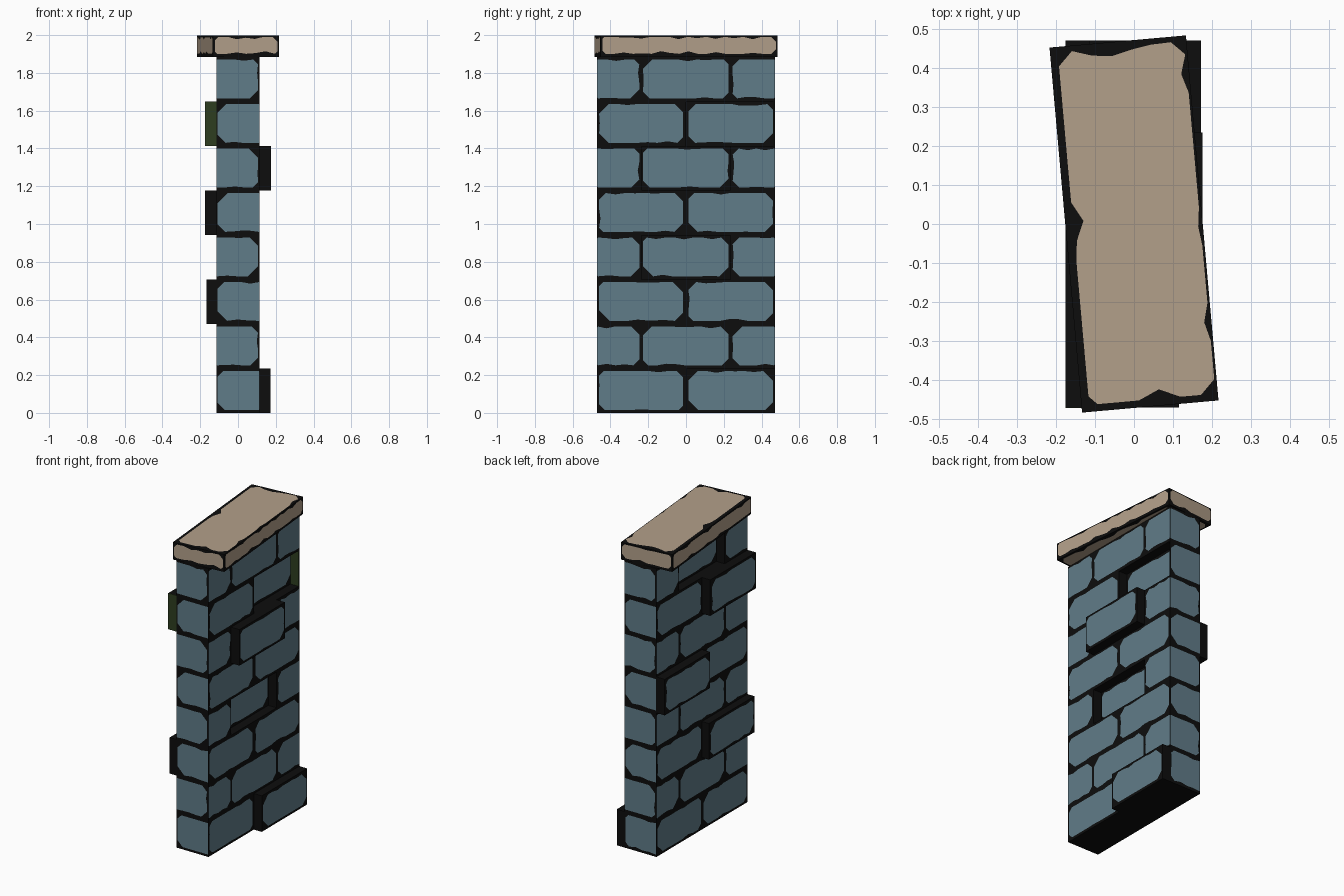
import bpy, bmesh, math, random
from mathutils import Vector, Matrix

if "Cube" in bpy.data.objects:
    bpy.data.objects.remove(bpy.data.objects["Cube"])

random.seed(4)
HX, HY, ROW, TOP = 0.115, 0.47, 0.2356, 1.885


def material(name, rgb):
    m = bpy.data.materials.new(name)
    m.diffuse_color = (*rgb, 1)
    m.use_nodes = True
    m.node_tree.nodes["Principled BSDF"].inputs["Base Color"].default_value = m.diffuse_color
    return m


BLUE = material("blue_stone", (0.118, 0.202, 0.25))
BLACK = material("dark_mortar", (0.004, 0.004, 0.004))
TAN = material("tan_cap_stone", (0.45, 0.352, 0.255))
BROWN = material("brown_earth", (0.2, 0.14, 0.1))
GREEN = material("dark_moss", (0.027, 0.048, 0.014))

X, Y, Z = Vector((1, 0, 0)), Vector((0, 1, 0)), Vector((0, 0, 1))
# In-plane axes for each facing direction
AXES = {"right": (Y, Z), "left": (-Y, Z), "front": (X, Z),
        "back": (-X, Z), "top": (X, Y), "bottom": (X, -Y)}


def finish(name, bm, mat):
    me = bpy.data.meshes.new(name)
    bm.to_mesh(me)
    bm.free()
    me.materials.append(mat)
    ob = bpy.data.objects.new(name, me)
    bpy.context.collection.objects.link(ob)
    return ob


def box(name, x0, x1, y0, y1, z0, z1, mat):
    bm = bmesh.new()
    bmesh.ops.create_cube(bm, size=1)
    c = Vector(((x0 + x1) / 2, (y0 + y1) / 2, (z0 + z1) / 2))
    bmesh.ops.transform(bm, verts=bm.verts, matrix=Matrix.Translation(c)
                        @ Matrix.Diagonal((x1 - x0, y1 - y0, z1 - z0, 1)))
    return finish(name, bm, mat)


def patch(bm, side, depth, u0, u1, v0, v1, flush=(), chamfer=(0.02, 0.055), wob=0.01):
    """Rough chamfered stone face; flush lists edges (0 bottom 1 right 2 top 3 left) left straight."""
    U, V = AXES[side]
    N = U.cross(V)
    corners = [Vector((u0, v0)), Vector((u1, v0)), Vector((u1, v1)), Vector((u0, v1))]
    cut = [0.004 if (i in flush or (i - 1) % 4 in flush) else random.uniform(*chamfer)
           for i in range(4)]
    pts = []
    for i in range(4):
        a, b = corners[i], corners[(i + 1) % 4]
        d = (b - a).normalized()
        inward = Vector((-d.y, d.x))
        a, b = a + d * cut[i], b - d * cut[(i + 1) % 4]
        n = max(1, round((b - a).length / 0.05))
        for k in range(n + 1):
            off = 0 if (i in flush or k in (0, n)) else random.choice((0, 0, random.uniform(0, wob)))
            pts.append(a.lerp(b, k / n) + inward * off)
    bm.faces.new([bm.verts.new(U * p.x + V * p.y + N * (depth + 0.002)) for p in pts])


# Bricks pushed out of or into the wall: (row, side sign, y0, y1, face distance)
OUT = [(0, 1, 0, HY, 0.172), (2, -1, -HY, 0, 0.166), (4, -1, 0, HY, 0.175),
       (5, 1, -0.235, 0.235, 0.175), (6, -1, -HY, 0, 0.175)]
IN = [(3, 1, -0.235, 0.235, 0.055), (6, 1, 0, HY - 0.004, 0.055), (7, -1, -0.235, 0.235, 0.055)]

# Mortar core with sunken brick pockets cut away
core = box("wall_core", -HX, HX, -HY, HY, 0, TOP, BLACK)
cutters = []
for r, s, y0, y1, d in IN:
    xs = sorted((s * d, s * 0.2))
    top = (r + 1) * ROW - 0.002
    c = box("pocket_cutter", *xs, y0, y1, r * ROW, top, BLACK)
    c.hide_render = True
    cutters.append(c)
    mod = core.modifiers.new("pocket", "BOOLEAN")
    mod.operation, mod.solver, mod.object = "DIFFERENCE", "EXACT", c
bpy.context.view_layer.update()
baked = bpy.data.meshes.new_from_object(core.evaluated_get(bpy.context.evaluated_depsgraph_get()))
core.modifiers.clear()
core.data = baked
for c in cutters:
    bpy.data.objects.remove(c)

# Protruding bricks
for r, s, y0, y1, d in OUT:
    xs = sorted((s * (HX - 0.005), s * d))
    box("protruding_brick", *xs, y0, y1, r * ROW, (r + 1) * ROW, BLACK)

# Moss on the exposed brick end and inside the end pocket
z0, z1 = 6 * ROW, 7 * ROW
box("moss_front", -0.175, -HX, -HY - 0.002, -HY + 0.001, z0, z1, GREEN)
box("moss_pocket", 0.055, HX - 0.001, HY - 0.006, HY - 0.003, z0, z1 - 0.003, GREEN)

# Blue stone faces, row by row
bm = bmesh.new()
for r in range(8):
    v0, v1 = r * ROW + 0.016, (r + 1) * ROW - 0.014
    if r % 2:
        spans = [(-HY, -0.247, (3,)), (-0.228, 0.225, ()), (0.247, HY, (1,))]
    else:
        spans = [(-0.46, -0.015, ()), (0.012, 0.46, ())]
    for s, side in ((1, "right"), (-1, "left")):
        for a, b, fl in spans:
            mid = (a + b) / 2
            depth = HX
            for rr, ss, y0, y1, d in OUT + IN:
                if rr == r and ss == s and y0 < mid < y1:
                    depth = d
            if s < 0:
                a, b = -b, -a
                fl = tuple(4 - f for f in fl)
            patch(bm, side, depth, a, b, v0, v1, fl)
    for side in ("front", "back"):
        if r % 2:
            patch(bm, side, HY, -HX, 0.106, v0, v1, (3,))
        else:
            patch(bm, side, HY, -0.108, HX, v0, v1, (1,))
finish("stone_faces", bm, BLUE)

# Underside
bm = bmesh.new()
patch(bm, "bottom", -0.0025, -0.1, 0.1, -0.45, 0.45)
finish("underside_stone", bm, BLUE)
bm = bmesh.new()
patch(bm, "bottom", -0.0025, 0.122, 0.165, -0.22, -0.02, (), (0.005, 0.01))
patch(bm, "bottom", -0.0025, 0.122, 0.165, -0.45, -0.26, (), (0.005, 0.01))
finish("underside_earth", bm, BROWN)

# Capstone, slightly twisted, with rough tan faces
cx, cy, T = 0.1755, 0.4695, 1.998
cap = box("capstone", -cx, cx, -cy, cy, TOP, T, BLACK)
bm = bmesh.new()
patch(bm, "top", T, -cx + 0.02, cx - 0.006, -cy + 0.018, cy - 0.014, (), (0.02, 0.04), 0.028)
patch(bm, "bottom", -TOP, -cx + 0.012, cx - 0.012, -cy + 0.015, cy - 0.015, (), (0.02, 0.04), 0.02)
for side, h, d in (("front", cx, cy), ("back", cx, cy), ("right", cy, cx), ("left", cy, cx)):
    patch(bm, side, d, -h + 0.01, h - 0.008, TOP + 0.016, T - 0.007, (), (0.01, 0.025), 0.014)
faces = finish("capstone_faces", bm, TAN)
for ob in (cap, faces):
    ob.rotation_euler.z = math.radians(5.1)
